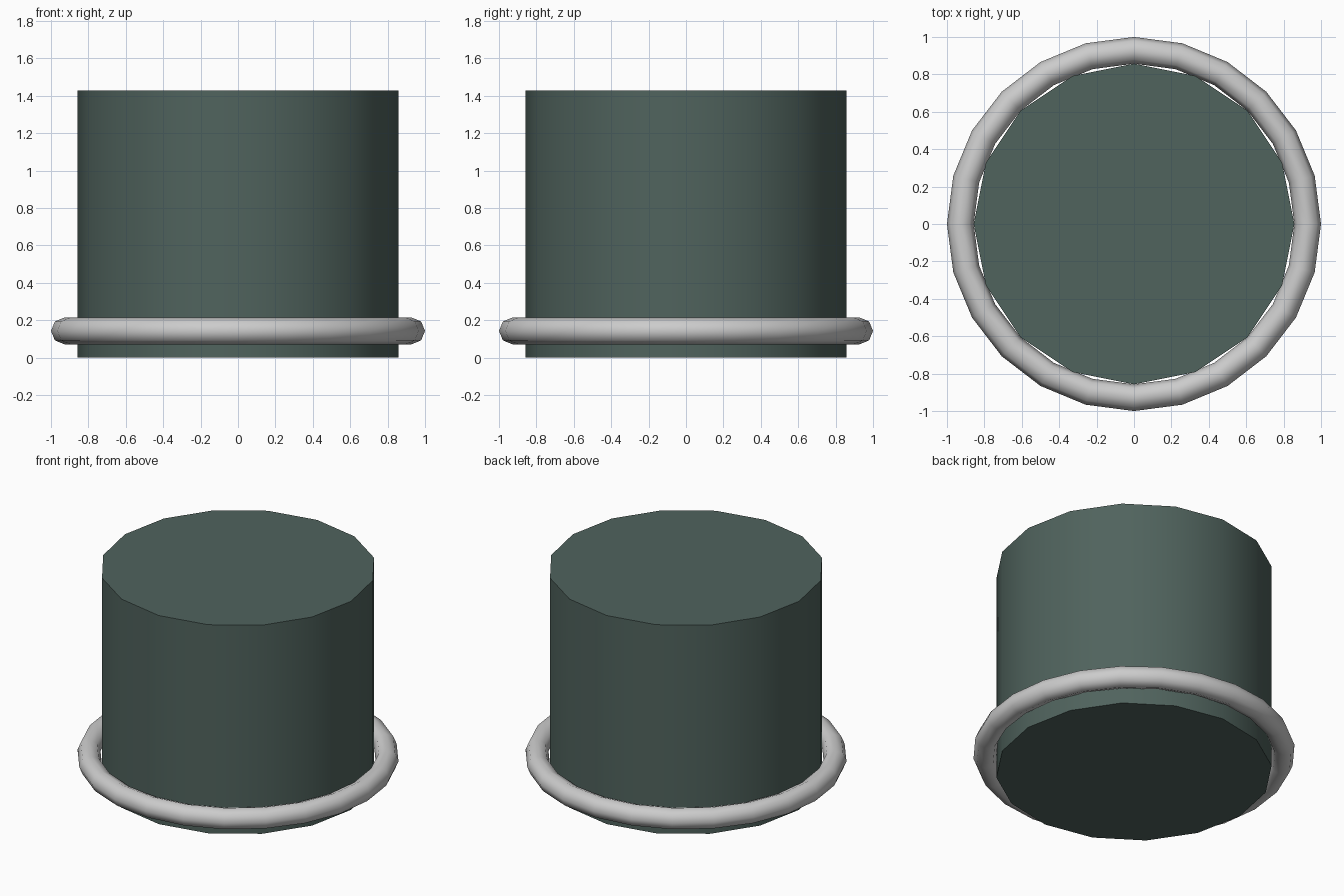
import bpy
import math

if "Cube" in bpy.data.objects:
    bpy.data.objects.remove(bpy.data.objects["Cube"])

U = 1 / 7  # base unit: outer ring radius is 7 units

# Crown: 16-sided drum with smooth sides and sharp caps
bpy.ops.mesh.primitive_cylinder_add(vertices=16, radius=6 * U, depth=10 * U,
                                    location=(0, 0, 5 * U))
drum = bpy.context.object
drum.name = "drum_body"
bpy.ops.object.shade_smooth_by_angle(angle=math.radians(30))
green = bpy.data.materials.new("dark_green")
green.diffuse_color = (0.08, 0.125, 0.11, 1)
green.use_nodes = True
green.node_tree.nodes["Principled BSDF"].inputs["Base Color"].default_value = green.diffuse_color
drum.data.materials.append(green)

# Ring around the base
bpy.ops.mesh.primitive_torus_add(major_segments=24, minor_segments=8,
                                 major_radius=6.5 * U, minor_radius=0.5 * U,
                                 location=(0, 0, U))
ring = bpy.context.object
ring.name = "base_ring"
bpy.ops.object.shade_smooth()
